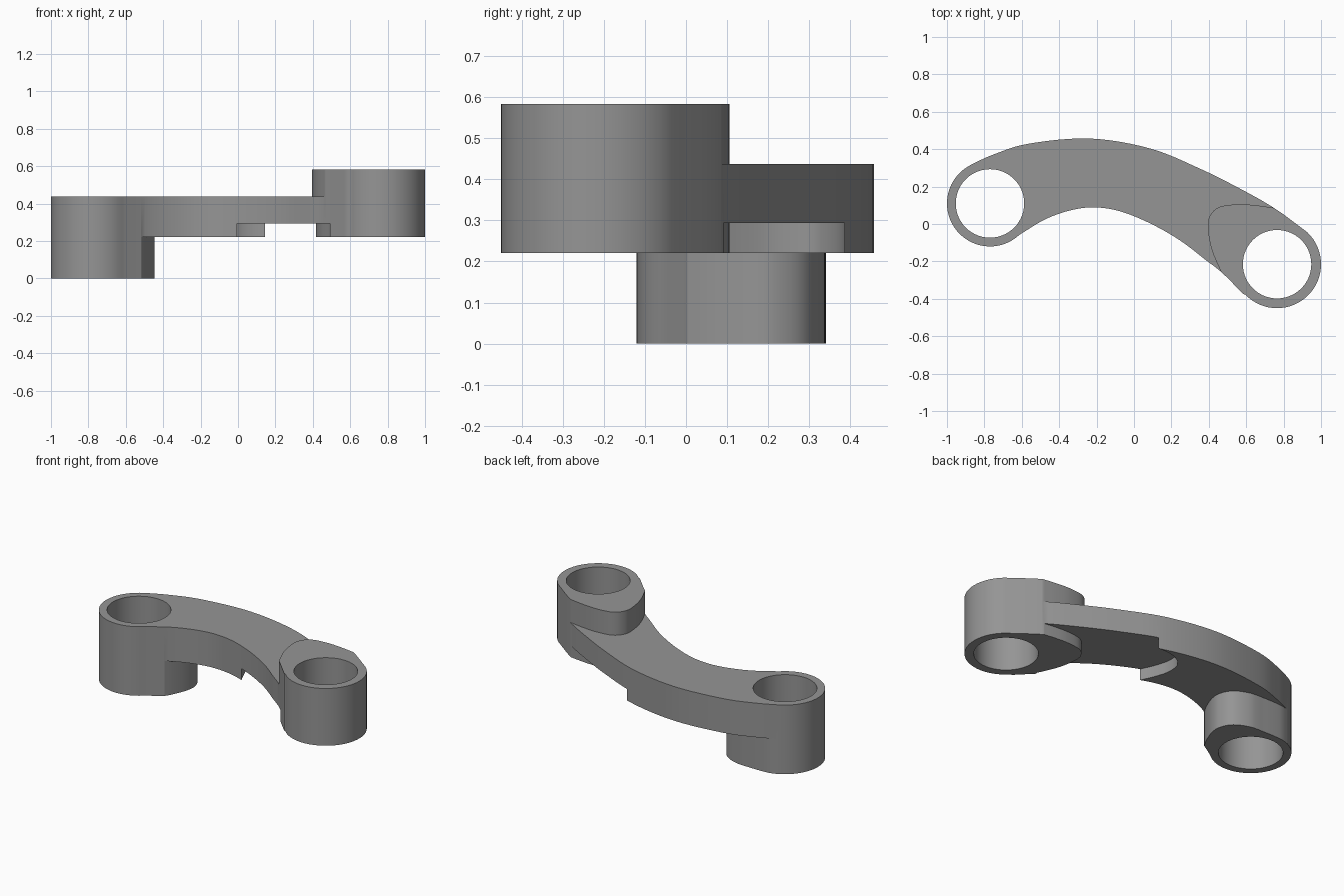
import bpy, bmesh, math
from mathutils import Vector

if "Cube" in bpy.data.objects:
    bpy.data.objects.remove(bpy.data.objects["Cube"])

LEFT, RIGHT = (-0.77, 0.11), (0.765, -0.215)   # boss centres


def smooth(points, steps=6):
    """Catmull-Rom curve through the points."""
    p = [Vector(q) for q in points]
    p = [2 * p[0] - p[1]] + p + [2 * p[-1] - p[-2]]
    out = []
    for a, b, c, d in zip(p, p[1:], p[2:], p[3:]):
        for i in range(steps):
            t = i / steps
            out.append(0.5 * (2 * b + (c - a) * t + (2 * a - 5 * b + 4 * c - d) * t * t
                              + (3 * b - a - 3 * c + d) * t ** 3))
    return [tuple(q) for q in out] + [tuple(p[-2])]


def arc(centre, r, start, end, n):
    angles = [math.radians(start + (end - start) * i / n) for i in range(n + 1)]
    return [(centre[0] + r * math.cos(a), centre[1] + r * math.sin(a)) for a in angles]


def prism(name, outline, z0, z1):
    bm = bmesh.new()
    face = bm.faces.new([bm.verts.new((x, y, z0)) for x, y in outline])
    up = bmesh.ops.extrude_face_region(bm, geom=[face])["geom"]
    bmesh.ops.translate(bm, vec=(0, 0, z1 - z0),
                        verts=[v for v in up if isinstance(v, bmesh.types.BMVert)])
    bmesh.ops.recalc_face_normals(bm, faces=bm.faces)
    mesh = bpy.data.meshes.new(name)
    bm.to_mesh(mesh)
    bm.free()
    ob = bpy.data.objects.new(name, mesh)
    bpy.context.collection.objects.link(ob)
    return ob


# Plan outline of the curved arm with a round boss at each end
outer_edge = smooth([(-0.87, 0.318), (-0.75, 0.372), (-0.56, 0.43), (-0.235, 0.457),
                     (0.085, 0.404), (0.35, 0.297), (0.565, 0.19), (0.75, 0.085), (0.915, -0.035)])
inner_edge = smooth([(0.585, -0.375), (0.47, -0.26), (0.38, -0.19), (0.245, -0.087),
                     (0.085, 0.004), (-0.075, 0.068), (-0.213, 0.089), (-0.34, 0.073),
                     (-0.475, 0.025), (-0.605, -0.053)])
right_end = arc(RIGHT, 0.235, 46, -136, 32)
left_end = arc(LEFT, 0.23, -49, -242, 32)
link_arm = prism("link_arm", outer_edge + right_end + inner_edge + left_end[:-1], 0, 0.583)

# Rounded tails where each boss blends into the arm
right_tail = smooth([(0.75, 0.086), (0.65, 0.1), (0.55, 0.105), (0.45, 0.088), (0.4, 0.03),
                     (0.398, -0.05), (0.42, -0.15), (0.47, -0.265)])
left_tail = smooth([(-0.87, 0.319), (-0.82, 0.335), (-0.77, 0.34), (-0.68, 0.34), (-0.58, 0.333),
                    (-0.49, 0.29), (-0.45, 0.22), (-0.452, 0.15), (-0.485, 0.06), (-0.53, -0.02)])
low_tail = [(x + 0.022, y) for x, y in right_tail]
slot_end = smooth([(0.0, 0.03), (-0.045, 0.13), (-0.07, 0.22), (-0.06, 0.31), (0.0, 0.365),
                   (0.08, 0.387), (0.18, 0.383)])

# Cutters: space above the arm, space below the arm, and the underside slot
cutters = [
    prism("cut_above", [(1.3, 0.09)] + right_tail + [(0.54, -1), (-1.5, -1), (-1.5, 1), (1.3, 1)],
          0.437, 0.8),
    prism("cut_below", [(-1.3, 0.325)] + left_tail + [(-0.55, -1), (1.5, -1), (1.5, 1), (-1.3, 1)],
          -0.2, 0.221),
    prism("cut_slot", [(1.3, 0.09)] + low_tail + [(0.54, -1), (0.03, -1)] + slot_end
          + [(0.25, 1), (1.3, 1)], 0.1, 0.293),
    prism("left_bore", arc(LEFT, 0.183, 0, 360, 56)[:-1], -0.3, 0.9),
    prism("right_bore", arc(RIGHT, 0.183, 0, 360, 56)[:-1], -0.3, 0.9),
]
for cutter in cutters:
    cutter.hide_render = True
    cutter.hide_viewport = False
    mod = link_arm.modifiers.new(cutter.name, "BOOLEAN")
    mod.operation, mod.solver, mod.object = "DIFFERENCE", "EXACT", cutter

bpy.context.view_layer.objects.active = link_arm
link_arm.select_set(True)
for mod in list(link_arm.modifiers):
    bpy.ops.object.modifier_apply(modifier=mod.name)
for cutter in cutters:
    bpy.data.objects.remove(cutter)

# Plain grey metal with smooth curved walls
grey = bpy.data.materials.new("grey_metal")
grey.diffuse_color = (0.3, 0.3, 0.3, 1)
grey.use_nodes = True
grey.node_tree.nodes["Principled BSDF"].inputs["Base Color"].default_value = grey.diffuse_color
link_arm.data.materials.clear()
link_arm.data.materials.append(grey)
bpy.ops.object.shade_smooth_by_angle(angle=math.radians(30))
